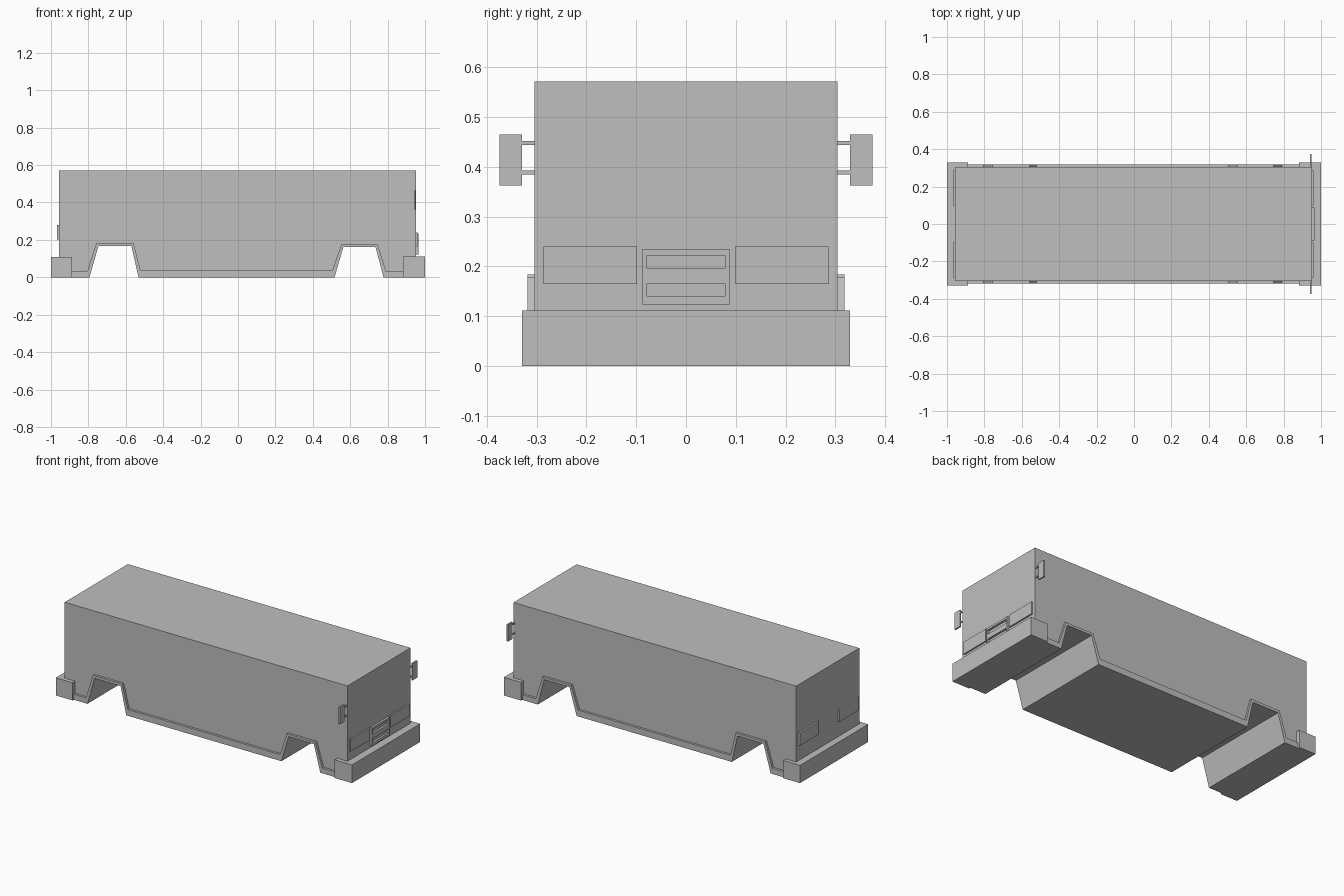
import bpy, bmesh

if "Cube" in bpy.data.objects:
    bpy.data.objects.remove(bpy.data.objects["Cube"])

grey = bpy.data.materials.new("light_grey")
grey.diffuse_color = (0.52, 0.52, 0.52, 1)
grey.use_nodes = True
grey.node_tree.nodes["Principled BSDF"].inputs["Base Color"].default_value = grey.diffuse_color


def finish(name, bm):
    bmesh.ops.recalc_face_normals(bm, faces=bm.faces)
    me = bpy.data.meshes.new(name)
    bm.to_mesh(me)
    bm.free()
    me.materials.append(grey)
    ob = bpy.data.objects.new(name, me)
    bpy.context.collection.objects.link(ob)
    return ob


def extrude_profile(name, pts, y0, y1):
    """Side profile in x/z, extruded from y0 to y1."""
    bm = bmesh.new()
    face = bm.faces.new([bm.verts.new((x, y0, z)) for x, z in pts])
    ext = bmesh.ops.extrude_face_region(bm, geom=[face])
    verts = [v for v in ext["geom"] if isinstance(v, bmesh.types.BMVert)]
    bmesh.ops.translate(bm, verts=verts, vec=(0, y1 - y0, 0))
    return finish(name, bm)


def box(name, x0, x1, y0, y1, z0, z1):
    return extrude_profile(name, [(x0, z0), (x1, z0), (x1, z1), (x0, z1)], y0, y1)


XF, XB, W, H = 0.952, -0.957, 0.304, 0.571

# Underside line with the two wheel arches, and the upper edge of the trim
arches = [(-0.794, 0), (-0.746, 0.168), (-0.570, 0.168), (-0.532, 0),
          (0.516, 0), (0.564, 0.163), (0.735, 0.163), (0.778, 0)]
trim_top = [(-0.805, 0.034), (-0.757, 0.184), (-0.559, 0.184), (-0.521, 0.038),
            (0.505, 0.038), (0.553, 0.178), (0.746, 0.178), (0.792, 0.032)]

# Main body shell
extrude_profile("body", [(XB, 0)] + arches + [(XF, 0), (XF, H), (XB, H)], -W, W)

# Lower side trim following the arches
lower = [(-0.89, 0)] + arches + [(0.885, 0)]
upper = [(-0.89, 0.034)] + trim_top + [(0.885, 0.032)]
for side, s in (("right", -1), ("left", 1)):
    extrude_profile("side_trim_" + side, lower + upper[::-1], s * W, s * 0.318)

# Wrap-around bumpers
box("front_bumper", 0.883, 1.0, -0.329, 0.329, 0, 0.111)
box("rear_bumper", -1.0, -0.887, -0.329, 0.329, 0, 0.108)

# Head lamps, tail lamps and mirrors on both sides
for side, s in (("right", -1), ("left", 1)):
    box("head_lamp_" + side, XF, 0.961, s * 0.098, s * 0.286, 0.165, 0.240)
    box("tail_lamp_" + side, -0.968, XB, s * 0.100, s * 0.285, 0.202, 0.280)
    box("mirror_" + side, 0.940, 0.949, s * 0.329, s * 0.374, 0.362, 0.465)
    for i, z in enumerate((0.388, 0.448)):
        box(f"mirror_arm_{side}_{i}", 0.941, 0.948, s * W, s * 0.329, z - 0.004, z + 0.004)

# Grille frame with two slots, made from bars
for i, (z0, z1) in enumerate(((0.123, 0.140), (0.166, 0.196), (0.222, 0.235))):
    box(f"grille_bar_{i}", XF, 0.965, -0.087, 0.087, z0, z1)
for side, s in (("right", -1), ("left", 1)):
    for i, (z0, z1) in enumerate(((0.140, 0.166), (0.196, 0.222))):
        box(f"grille_end_{side}_{i}", XF, 0.965, s * 0.078, s * 0.087, z0, z1)
